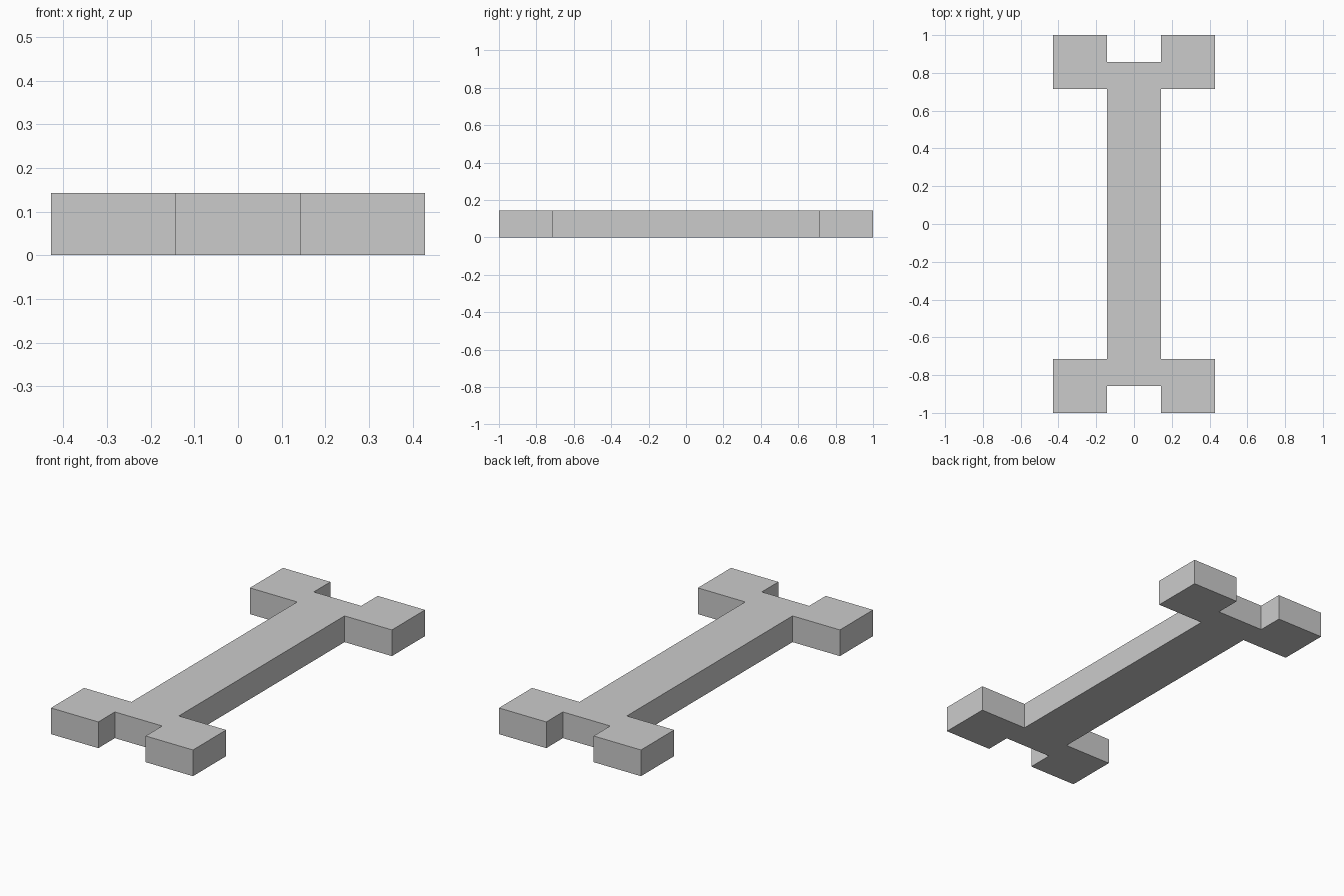
import bpy
import bmesh

cube = bpy.data.objects.get("Cube")
if cube:
    bpy.data.objects.remove(cube, do_unlink=True)

U = 1 / 7  # module: the plate is 6 x 14 x 1 modules

# Plain grey material
grey = bpy.data.materials.new("plain grey")
grey.use_nodes = True
colour = (0.6, 0.6, 0.6, 1)
grey.diffuse_color = colour
grey.node_tree.nodes["Principled BSDF"].inputs["Base Color"].default_value = colour

# One quarter of the outline, from the end notch round the prong to the shaft
quarter = [(1, 6), (1, 7), (3, 7), (3, 5), (1, 5)]

# Mirror it into the full double-ended outline
half = quarter + [(x, -y) for x, y in reversed(quarter)]
outline = half + [(-x, y) for x, y in reversed(half)]

# Extrude the outline into a flat solid
bm = bmesh.new()
base = bm.faces.new([bm.verts.new((x * U, y * U, 0)) for x, y in outline])
top = bmesh.ops.extrude_face_region(bm, geom=[base], use_keep_orig=True)["geom"]
bmesh.ops.translate(bm, vec=(0, 0, U),
                    verts=[g for g in top if isinstance(g, bmesh.types.BMVert)])
bmesh.ops.recalc_face_normals(bm, faces=bm.faces)

mesh = bpy.data.meshes.new("double_ended_bar")
bm.to_mesh(mesh)
bm.free()
mesh.materials.append(grey)
bar = bpy.data.objects.new("double_ended_bar", mesh)
bpy.context.collection.objects.link(bar)
